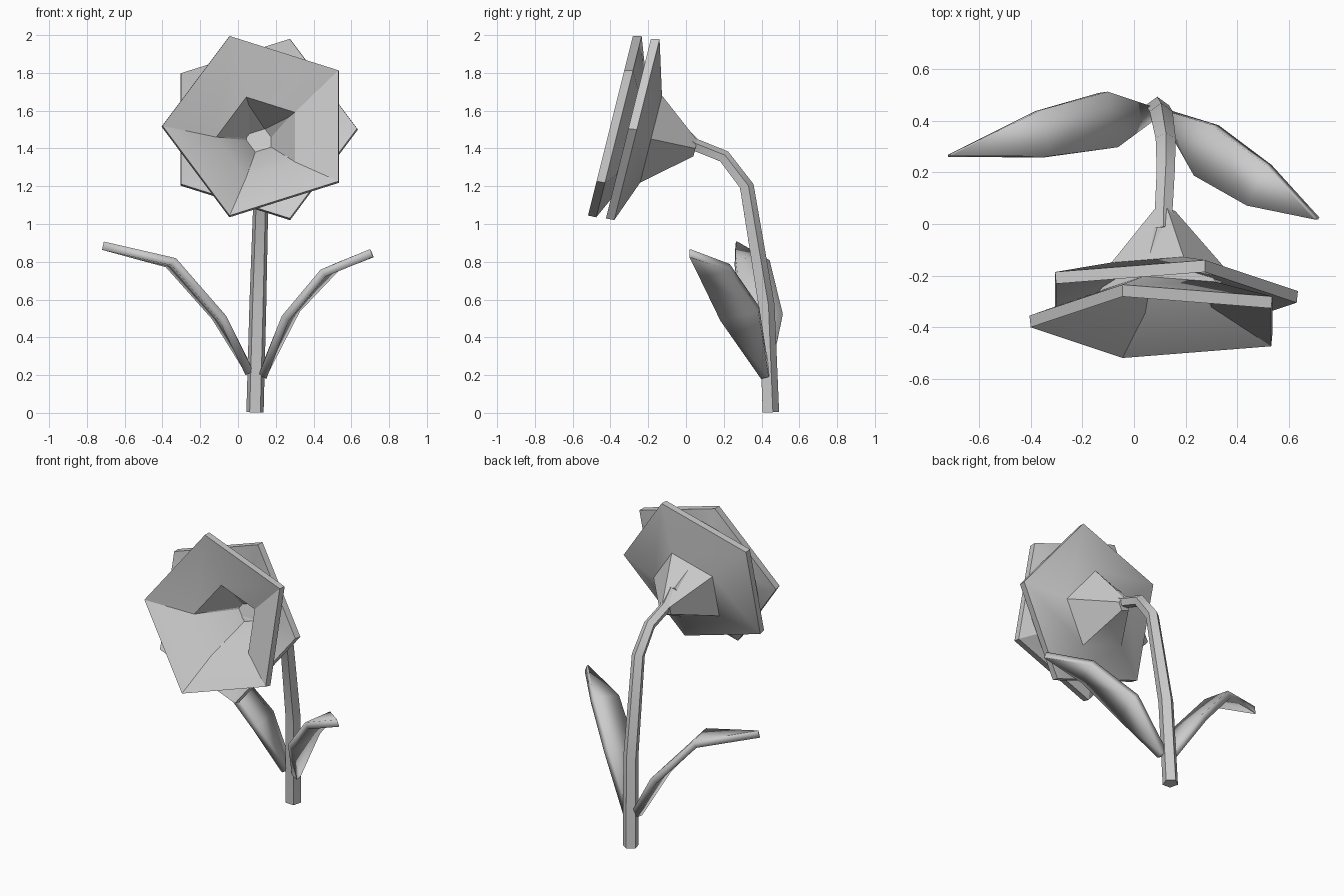
import bpy, bmesh, math
from mathutils import Vector

if "Cube" in bpy.data.objects:
    bpy.data.objects.remove(bpy.data.objects["Cube"])

grey = bpy.data.materials.new("plain grey")
grey.diffuse_color = (0.6, 0.6, 0.6, 1)
grey.use_nodes = True
grey.node_tree.nodes["Principled BSDF"].inputs["Base Color"].default_value = grey.diffuse_color

UP = Vector((0, 0.243, 0.97))      # flower face "up"
SIDE = Vector((1, 0, 0))


def finish(name, bm, angle=30):
    bmesh.ops.recalc_face_normals(bm, faces=bm.faces)
    me = bpy.data.meshes.new(name)
    bm.to_mesh(me)
    bm.free()
    me.materials.append(grey)
    ob = bpy.data.objects.new(name, me)
    bpy.context.collection.objects.link(ob)
    bpy.ops.object.select_all(action='DESELECT')
    ob.select_set(True)
    bpy.context.view_layer.objects.active = ob
    bpy.ops.object.shade_smooth_by_angle(angle=math.radians(angle))
    return ob


def ring(bm, centre, radius, side, up, phase):
    """Five-sided ring around a centre."""
    return [bm.verts.new(Vector(centre) + radius * (
        side * math.cos(phase + k * math.tau / 5) + up * math.sin(phase + k * math.tau / 5)))
        for k in range(5)]


def bridge(bm, rings):
    for a, b in zip(rings, rings[1:]):
        for k in range(5):
            j = (k + 1) % 5
            bm.faces.new((a[k], a[j], b[j], b[k]))


def petal_cup(name, stations, phase):
    """Thick five-sided funnel: stations are (y, z, radius), outside then inside."""
    bm = bmesh.new()
    rings = [ring(bm, (0.115, y, z), r, SIDE, UP, phase) for y, z, r in stations]
    bridge(bm, rings)
    bm.faces.new(rings[0])
    bm.faces.new(rings[-1])
    finish(name, bm)


# Two nested petal cups, turned half a side against each other
petal_cup("back_petals", [(0.05, 1.40, 0.045), (-0.185, 1.45, 0.25), (-0.26, 1.5, 0.52),
                          (-0.305, 1.505, 0.515), (-0.225, 1.46, 0.23), (0.0, 1.41, 0.04)], 0)
petal_cup("front_petals", [(-0.03, 1.45, 0.08), (-0.26, 1.46, 0.25), (-0.355, 1.515, 0.52),
                           (-0.40, 1.52, 0.515), (-0.29, 1.46, 0.23), (-0.05, 1.45, 0.075)],
          math.pi)

# Stem: bent five-sided tube with a flared end inside the flower
path = [Vector(p) for p in ((0.09, 0.445, 0.004), (0.105, 0.422, 0.57), (0.123, 0.318, 1.2),
                            (0.123, 0.2, 1.355), (0.115, 0.05, 1.415), (0.115, -0.04, 1.455))]
radii = (0.048, 0.047, 0.041, 0.037, 0.036, 0.075)
bm = bmesh.new()
rings = []
for i, (p, r) in enumerate(zip(path, radii)):
    t = (path[min(i + 1, 5)] - path[max(i - 1, 0)]).normalized()
    side = (SIDE - t * t.x).normalized()
    rings.append(ring(bm, p, r, side, t.cross(side), math.radians(18)))
bridge(bm, rings)
bm.faces.new(rings[0])
bm.faces.new(rings[-1])
finish("stem", bm, 40)


def leaf(name, back, front):
    """Thick blade between a back edge and a front edge."""
    bm = bmesh.new()
    a = [bm.verts.new(p) for p in back]
    b = [bm.verts.new(p) for p in front]
    for i in range(len(a) - 1):
        bm.faces.new((a[i], a[i + 1], b[i + 1], b[i]))
    ob = finish(name, bm)
    mod = ob.modifiers.new("thickness", 'SOLIDIFY')
    mod.thickness = 0.045
    mod.offset = 0
    mod.use_even_offset = False


leaf("left_leaf",
     [(0.06, 0.45, 0.22), (-0.12, 0.51, 0.51), (-0.37, 0.44, 0.79), (-0.715, 0.27, 0.885)],
     [(0.06, 0.40, 0.21), (-0.08, 0.295, 0.50), (-0.34, 0.26, 0.80), (-0.715, 0.262, 0.885)])
leaf("right_leaf",
     [(0.13, 0.44, 0.20), (0.31, 0.385, 0.55), (0.52, 0.23, 0.77), (0.71, 0.025, 0.845)],
     [(0.13, 0.40, 0.19), (0.25, 0.185, 0.50), (0.45, 0.07, 0.74), (0.705, 0.018, 0.845)])
